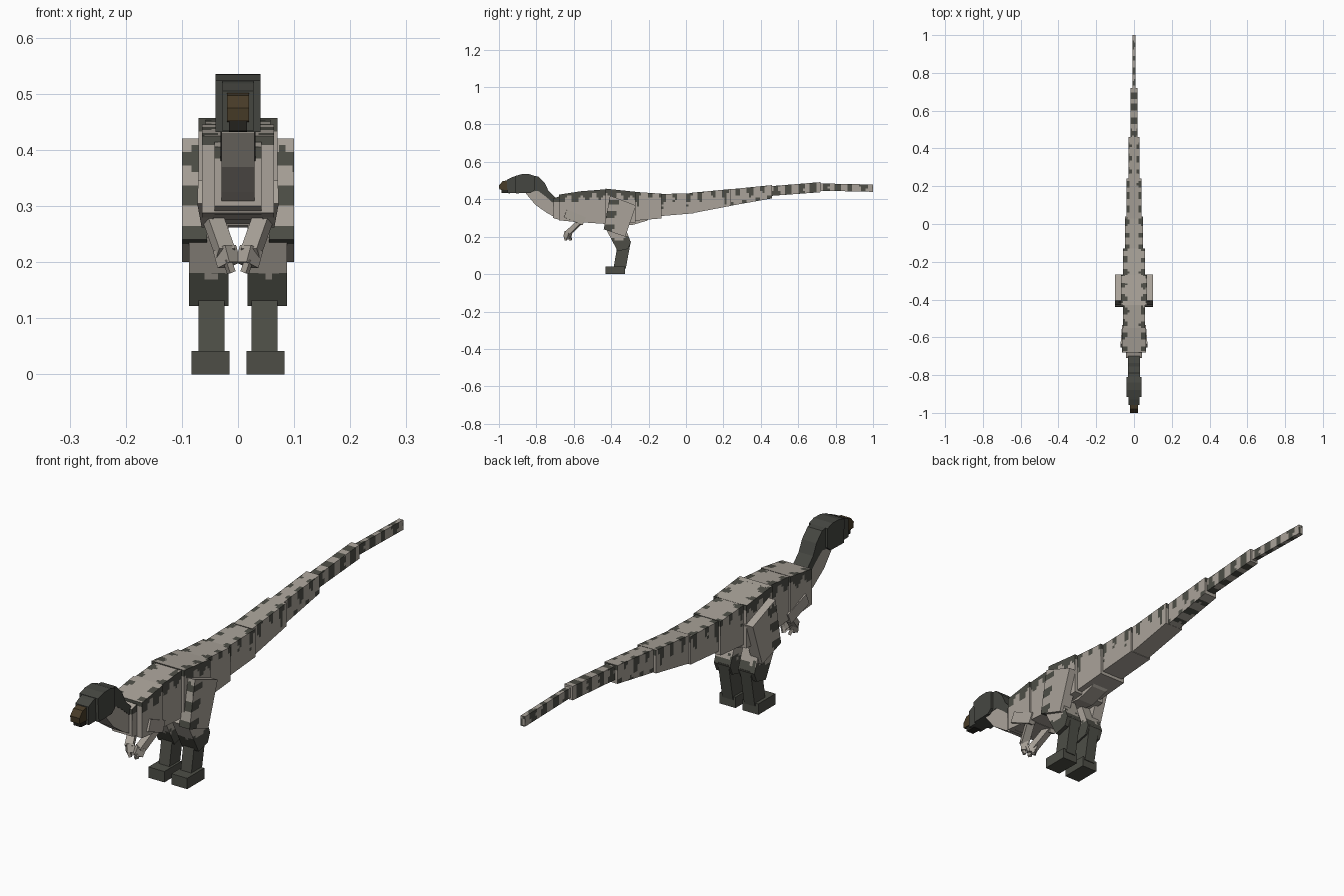
import bpy, bmesh, math, random
from mathutils import Vector

random.seed(4)
if "Cube" in bpy.data.objects:
    bpy.data.objects.remove(bpy.data.objects["Cube"], do_unlink=True)


def material(name, rgb):
    m = bpy.data.materials.new(name)
    m.use_nodes = True
    m.diffuse_color = (*rgb, 1)
    m.node_tree.nodes["Principled BSDF"].inputs["Base Color"].default_value = (*rgb, 1)
    return m


PALE = material("pale_hide", (0.40, 0.365, 0.32))
DARK = material("dark_stripe", (0.075, 0.076, 0.062))
HEAD = material("charcoal_head", (0.06, 0.062, 0.053))
BEAK = material("brown_beak", (0.065, 0.045, 0.021))
MOUTH = material("black_mouth", (0.02, 0.019, 0.015))
CELL = 0.012  # size of the painted hide squares


def finish(bm, name, mats):
    bmesh.ops.recalc_face_normals(bm, faces=bm.faces)
    me = bpy.data.meshes.new(name)
    bm.to_mesh(me)
    bm.free()
    for m in mats:
        me.materials.append(m)
    ob = bpy.data.objects.new(name, me)
    bpy.context.collection.objects.link(ob)
    return ob


def slice_cells(bm):
    """Cut the mesh into small squares so hide markings can be painted."""
    for axis in range(3):
        vals = [v.co[axis] for v in bm.verts]
        lo, hi = min(vals), max(vals)
        normal = Vector([float(i == axis) for i in range(3)])
        for k in range(math.ceil(lo / CELL), math.ceil(hi / CELL)):
            bmesh.ops.bisect_plane(bm, geom=bm.verts[:] + bm.edges[:] + bm.faces[:],
                                   plane_co=normal * (k * CELL + 0.0007), plane_no=normal)


def prism(name, profile, x0, x1, mat, rule=None):
    """Side profile of (y, z) points extruded from x0 to x1."""
    bm = bmesh.new()
    base = bm.faces.new([bm.verts.new((x0, y, z)) for y, z in profile])
    out = bmesh.ops.extrude_face_region(bm, geom=[base])
    moved = [g for g in out["geom"] if isinstance(g, bmesh.types.BMVert)]
    bmesh.ops.translate(bm, verts=moved, vec=(x1 - x0, 0, 0))
    if rule:
        slice_cells(bm)
        bmesh.ops.recalc_face_normals(bm, faces=bm.faces)
        for f in bm.faces:
            f.material_index = int(rule(f.calc_center_median(), f.normal))
    return finish(bm, name, [mat, DARK])


def bar(name, start, end, wide, deep, mat):
    """Box running from start to end."""
    a, b = Vector(start), Vector(end)
    bm = bmesh.new()
    bmesh.ops.create_cube(bm, size=1)
    bmesh.ops.scale(bm, vec=(wide, deep, (b - a).length), verts=bm.verts)
    ob = finish(bm, name, [mat])
    ob.rotation_mode = "QUATERNION"
    ob.rotation_quaternion = (b - a).to_track_quat("Z", "Y")
    ob.location = (a + b) / 2
    return ob


def wave(y):
    return math.sin(y * math.tau / 0.067 + 0.6) + 0.3 * math.sin(y * 41)


def segment(name, y0, y1, top0, top1, low0, low1, w):
    """One body or tail block with its striped hide."""
    def markings(c, n):
        t = (c.y - y0) / (y1 - y0)
        top = top0 + (top1 - top0) * t
        low = low0 + (low1 - low0) * t
        s = wave(c.y) + random.uniform(-0.25, 0.25)
        depth = top - c.z
        if y0 > 0.4:                      # tail end: full rings
            return s > 0
        if n.z > 0.5:                     # back: notches beside a pale ridge
            return s > -0.1 and abs(c.x) > w * (0.72 - 0.2 * s)
        if n.z < -0.5:                    # belly
            return y0 > 0.2 and s > 0.3
        if abs(n.y) > 0.5:
            return depth < 0.02
        if y0 < -0.4:                     # flanks
            return depth < 0.036 + 0.018 * s
        if y0 > 0.2 and c.z - low < 0.02:
            return s < -0.4
        return depth < 0.055 * s
    prism(name, [(y0, low0), (y1, low1), (y1, top1), (y0, top0)], -w, w, PALE, markings)


# Body and tail blocks, front to back
segment("neck_base", -0.71, -0.66, 0.405, 0.42, 0.30, 0.285, 0.042)
segment("chest", -0.68, -0.55, 0.425, 0.445, 0.288, 0.275, 0.064)
segment("ribcage", -0.56, -0.41, 0.443, 0.455, 0.277, 0.267, 0.058)
segment("hips", -0.43, -0.27, 0.457, 0.44, 0.265, 0.275, 0.07)
segment("tail_root", -0.28, -0.13, 0.44, 0.43, 0.285, 0.298, 0.058)
segment("tail_upper", -0.14, 0.04, 0.428, 0.433, 0.31, 0.325, 0.048)
segment("tail_middle", 0.03, 0.24, 0.435, 0.455, 0.325, 0.365, 0.04)
segment("tail_lower", 0.23, 0.46, 0.453, 0.476, 0.364, 0.405, 0.028)
segment("tail_end", 0.45, 0.72, 0.47, 0.492, 0.418, 0.438, 0.018)
segment("tail_tip", 0.71, 1.0, 0.485, 0.479, 0.446, 0.44, 0.009)
prism("tail_underside", [(-0.34, 0.30), (-0.19, 0.30), (-0.21, 0.285), (-0.29, 0.262),
                         (-0.34, 0.268)], -0.035, 0.035, PALE)

# Neck: dark nape above, pale throat below
nape = [(-0.84, 0.53), (-0.79, 0.522), (-0.755, 0.487), (-0.735, 0.445), (-0.69, 0.40),
        (-0.71, 0.38), (-0.75, 0.415), (-0.79, 0.445), (-0.84, 0.44)]
throat = [(-0.86, 0.45), (-0.79, 0.447), (-0.75, 0.417), (-0.71, 0.385), (-0.67, 0.38),
          (-0.67, 0.288), (-0.74, 0.325), (-0.805, 0.37), (-0.855, 0.43)]
prism("nape", nape, -0.031, 0.031, HEAD)
prism("throat", throat, -0.029, 0.029, PALE)

# Head stepping down to the beak
prism("skull", [(-0.91, 0.432), (-0.83, 0.434), (-0.81, 0.45), (-0.81, 0.525), (-0.84, 0.535),
                (-0.88, 0.534), (-0.915, 0.524)], -0.04, 0.04, HEAD)
prism("snout", [(-0.955, 0.434), (-0.90, 0.434), (-0.90, 0.527), (-0.93, 0.518),
                (-0.957, 0.505)], -0.028, 0.028, HEAD)
prism("beak", [(-0.998, 0.452), (-0.95, 0.45), (-0.95, 0.503), (-0.98, 0.497), (-1.0, 0.475)],
      -0.02, 0.02, BEAK)
prism("lower_jaw", [(-0.985, 0.434), (-0.94, 0.432), (-0.94, 0.452), (-0.988, 0.452)],
      -0.016, 0.016, MOUTH)


def thigh_marks(c, n):
    s = math.sin((c.z - 0.368) * math.tau / 0.068) + random.uniform(-0.2, 0.2)
    front = -0.406 - (0.42 - c.z) * 0.19
    return s > 0 and c.y - front < 0.05 and c.z < 0.41


def shank_marks(c, n):
    return c.z < 0.178 + random.uniform(-0.012, 0.012) + (c.y + 0.40) * 0.25


for side, s in (("left", 1), ("right", -1)):
    # Legs
    prism(f"{side}_thigh", [(-0.406, 0.42), (-0.267, 0.367), (-0.325, 0.20), (-0.44, 0.24)],
          s * 0.055, s * 0.1, PALE, thigh_marks)
    prism(f"{side}_shank", [(-0.43, 0.245), (-0.34, 0.29), (-0.295, 0.17), (-0.31, 0.135),
                            (-0.365, 0.122)], s * 0.017, s * 0.087, PALE, shank_marks)
    prism(f"{side}_lower_leg", [(-0.365, 0.16), (-0.295, 0.175), (-0.322, 0.03),
                                (-0.388, 0.03)], s * 0.024, s * 0.07, DARK)
    prism(f"{side}_foot", [(-0.43, 0), (-0.325, 0), (-0.325, 0.042), (-0.43, 0.042)],
          s * 0.015, s * 0.083, DARK)
    # Arms folded back, hands meeting in front
    bar(f"{side}_upper_arm", (s * 0.06, -0.645, 0.325), (s * 0.052, -0.545, 0.282),
        0.024, 0.045, PALE)
    bar(f"{side}_forearm", (s * 0.048, -0.56, 0.288), (s * 0.022, -0.635, 0.215),
        0.03, 0.026, PALE)
    bar(f"{side}_hand", (s * 0.024, -0.628, 0.225), (s * 0.016, -0.636, 0.195),
        0.028, 0.032, PALE)
    for i, dy in enumerate((-0.645, -0.622)):
        bar(f"{side}_finger_{i + 1}", (s * 0.02, dy, 0.205), (s * 0.012, dy + 0.004, 0.182),
            0.014, 0.011, PALE)
